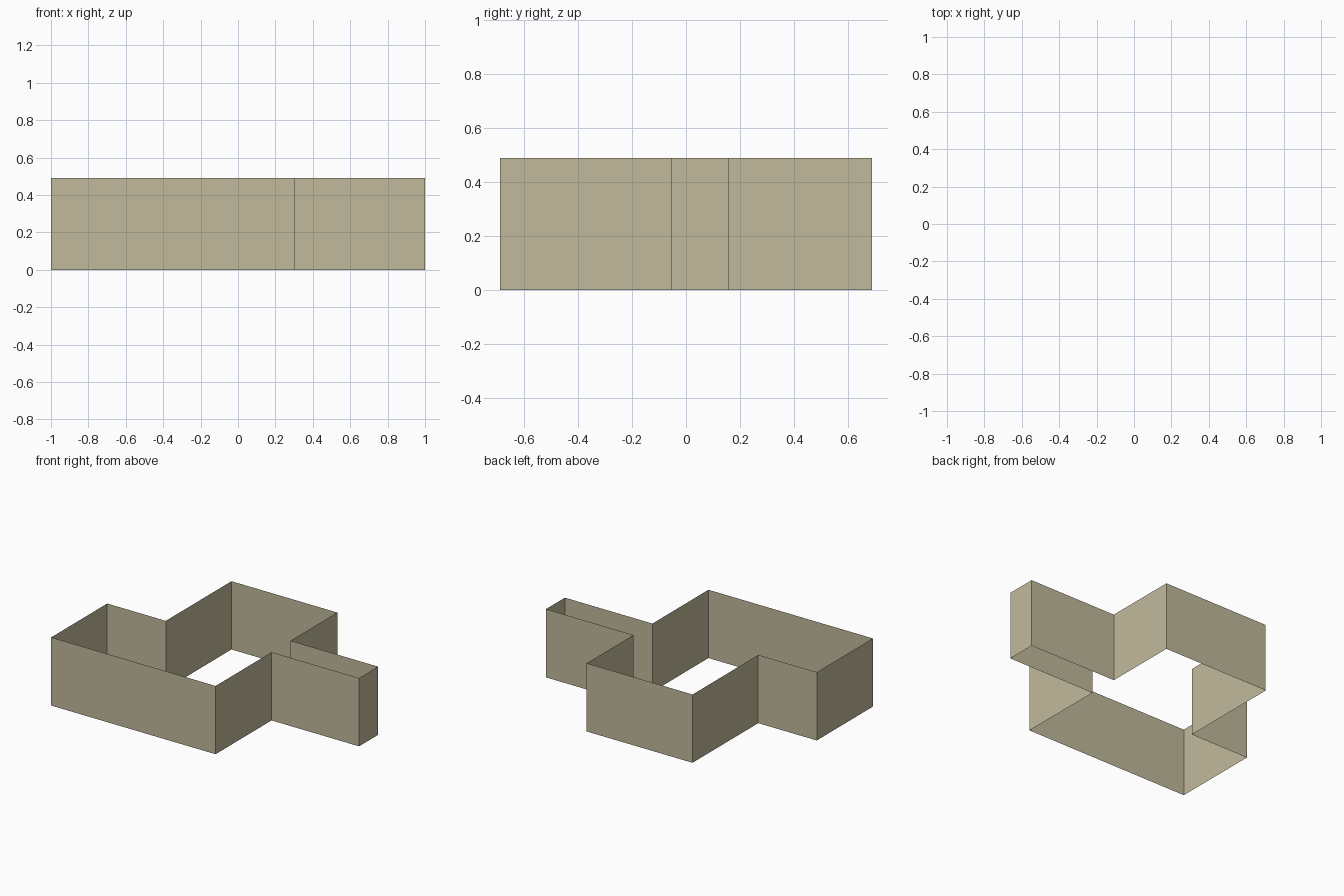
import bpy, bmesh

if "Cube" in bpy.data.objects:
    bpy.data.objects.remove(bpy.data.objects["Cube"])

HEIGHT = 0.49

# Floor plan of the wall, counter-clockwise from the front left corner
PLAN = [(-1, -0.69), (0.305, -0.69), (0.305, -0.055), (1, -0.055), (1, 0.16),
        (0.305, 0.16), (0.305, 0.69), (-0.535, 0.69), (-0.535, -0.055), (-1, -0.055)]

stone = bpy.data.materials.new("khaki_stone")
stone.diffuse_color = (0.53, 0.49, 0.33, 1)
stone.use_nodes = True
stone.node_tree.nodes["Principled BSDF"].inputs["Base Color"].default_value = stone.diffuse_color

# Thin wall ring: closed outline extruded upward, open at top and bottom
bm = bmesh.new()
base = [bm.verts.new((x, y, 0)) for x, y in PLAN]
edges = [bm.edges.new((a, b)) for a, b in zip(base, base[1:] + base[:1])]
raised = bmesh.ops.extrude_edge_only(bm, edges=edges)["geom"]
top = [g for g in raised if isinstance(g, bmesh.types.BMVert)]
bmesh.ops.translate(bm, verts=top, vec=(0, 0, HEIGHT))

# Make the front wall, and so the whole ring, face outward
bm.normal_update()
front = min(bm.faces, key=lambda f: f.calc_center_median().y)
if front.normal.y > 0:
    bmesh.ops.reverse_faces(bm, faces=bm.faces[:])

mesh = bpy.data.meshes.new("building_walls")
bm.to_mesh(mesh)
bm.free()
mesh.materials.append(stone)
walls = bpy.data.objects.new("building_walls", mesh)
bpy.context.collection.objects.link(walls)
